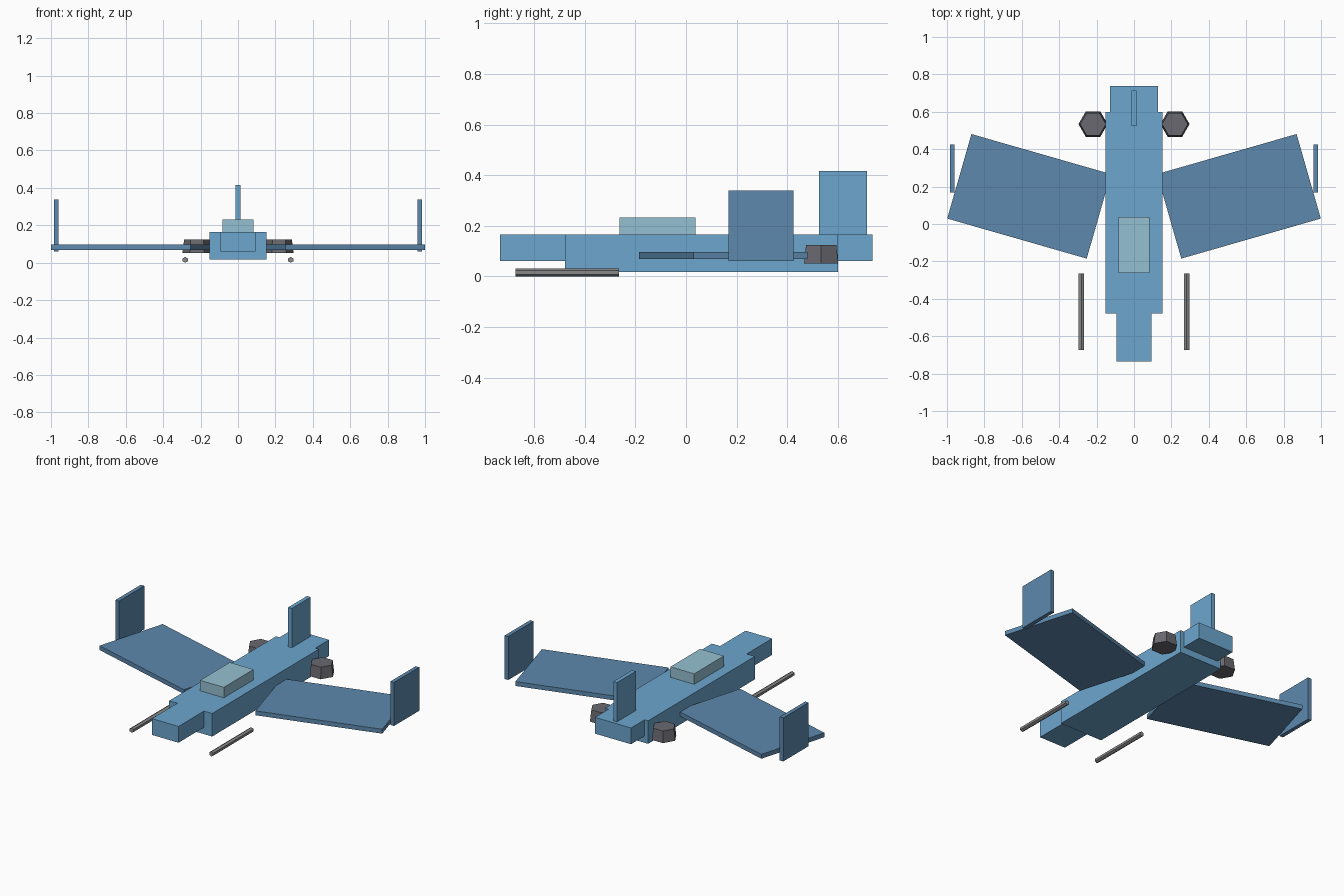
import bpy
from math import radians, pi

if "Cube" in bpy.data.objects:
    bpy.data.objects.remove(bpy.data.objects["Cube"])


def material(name, rgb):
    m = bpy.data.materials.new(name)
    m.diffuse_color = (*rgb, 1)
    m.use_nodes = True
    m.node_tree.nodes["Principled BSDF"].inputs["Base Color"].default_value = m.diffuse_color
    return m


BODY = material("body_blue", (0.15, 0.38, 0.62))
WING = material("wing_blue", (0.11, 0.25, 0.42))
GLASS = material("pale_glass", (0.30, 0.53, 0.64))
DARK = material("dark_grey", (0.14, 0.14, 0.16))
STEEL = material("steel_grey", (0.25, 0.25, 0.26))


def box(name, x, y, z, mat):
    """Box from (min, max) ranges on each axis."""
    r = (x, y, z)
    bpy.ops.mesh.primitive_cube_add(size=1, location=[(a + b) / 2 for a, b in r])
    ob = bpy.context.object
    ob.name = name
    ob.scale = [b - a for a, b in r]
    ob.data.materials.append(mat)
    return ob


def hexagon(name, r1, r2, depth, loc, rot, mat):
    """Six-sided cylinder or tapered cylinder."""
    bpy.ops.mesh.primitive_cone_add(vertices=6, radius1=r1, radius2=r2,
                                    depth=depth, location=loc, rotation=rot)
    ob = bpy.context.object
    ob.name = name
    ob.data.materials.append(mat)
    return ob


# Fuselage: main hull, narrower nose and tail with level tops
box("fuselage", (-0.152, 0.152), (-0.478, 0.60), (0.018, 0.165), BODY)
box("nose", (-0.094, 0.094), (-0.735, -0.478), (0.061, 0.165), BODY)
box("tail_block", (-0.127, 0.127), (0.60, 0.737), (0.061, 0.165), BODY)

# Canopy and central tail fin
box("canopy", (-0.084, 0.084), (-0.263, 0.037), (0.165, 0.232), GLASS)
box("tail_fin", (-0.013, 0.013), (0.525, 0.715), (0.165, 0.416), BODY)

for side, s in (("left", -1), ("right", 1)):
    # Forward-angled slab wing
    wing = box(f"{side}_wing", (s * 0.561 - 0.388, s * 0.561 + 0.388),
               (-0.087, 0.383), (0.069, 0.097), WING)
    wing.rotation_euler.z = s * radians(16)
    # Upright fin at the wing tip
    box(f"{side}_wingtip_fin", (s * 0.972 - 0.0125, s * 0.972 + 0.0125),
        (0.168, 0.424), (0.061, 0.339), WING)
    # Tapered engine pod beside the tail
    hexagon(f"{side}_engine", 0.078, 0.069, 0.073, (s * 0.219, 0.534, 0.0875),
            (0, 0, pi / 2), DARK)
    # Gun barrel beside the nose
    hexagon(f"{side}_gun_barrel", 0.0155, 0.0155, 0.408, (s * 0.282, -0.469, 0.0155),
            (pi / 2, 0, 0), STEEL)
